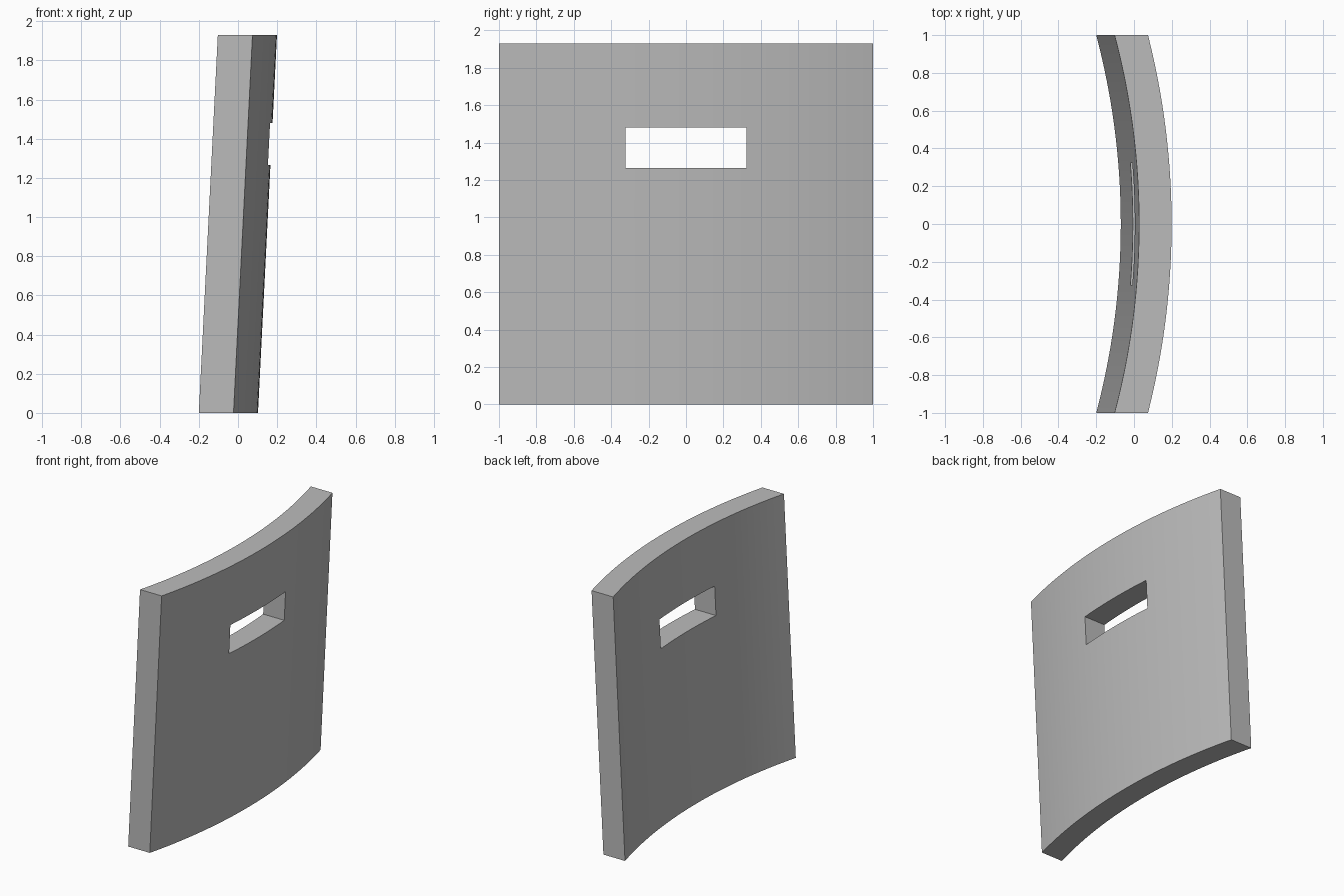
import bpy, bmesh, math

cube = bpy.data.objects.get("Cube")
if cube:
    bpy.data.objects.remove(cube, do_unlink=True)

HEIGHT = 1.93
LEAN = 0.097           # sideways shift from bottom to top
R_IN, R_OUT = 3.91, 4.06
SLOT_Y, SLOT_Z = 0.323, (1.265, 1.48)


def bow(y, radius):
    """Bulge of a circular arc that is zero at y = +-1."""
    return math.sqrt(radius ** 2 - y ** 2) - math.sqrt(radius ** 2 - 1)


def spaced(a, b, n):
    return [a + (b - a) * i / n for i in range(n)]


grey = bpy.data.materials.new("grey")
grey.use_nodes = True
grey.diffuse_color = (0.5, 0.5, 0.5, 1)
grey.node_tree.nodes["Principled BSDF"].inputs["Base Color"].default_value = (0.5, 0.5, 0.5, 1)

# Sheet of columns with an opening left for the slot
ys = spaced(-1, -SLOT_Y, 14) + spaced(-SLOT_Y, SLOT_Y, 12) + spaced(SLOT_Y, 1, 14) + [1]
zs = [0, *SLOT_Z, HEIGHT]
bm = bmesh.new()
grid = [[bm.verts.new((0, y, z)) for z in zs] for y in ys]
for i in range(len(ys) - 1):
    for k in range(len(zs) - 1):
        if k == 1 and abs(ys[i] + ys[i + 1]) / 2 < SLOT_Y:
            continue
        bm.faces.new((grid[i][k], grid[i + 1][k], grid[i + 1][k + 1], grid[i][k + 1]))

# Thicken along x, then bend both skins into arcs and lean the panel
inner = list(bm.verts)
result = bmesh.ops.extrude_face_region(bm, geom=list(bm.faces), use_keep_orig=True)
outer = [g for g in result["geom"] if isinstance(g, bmesh.types.BMVert)]
for verts, start, radius in ((inner, -0.2, R_IN), (outer, -0.023, R_OUT)):
    for v in verts:
        v.co.x = start + bow(v.co.y, radius) + LEAN * v.co.z / HEIGHT
bmesh.ops.recalc_face_normals(bm, faces=list(bm.faces))

mesh = bpy.data.meshes.new("curved_panel")
bm.to_mesh(mesh)
bm.free()
mesh.materials.append(grey)
panel = bpy.data.objects.new("curved_panel", mesh)
bpy.context.collection.objects.link(panel)
bpy.context.view_layer.objects.active = panel
panel.select_set(True)
bpy.ops.object.shade_smooth_by_angle(angle=math.radians(30))
